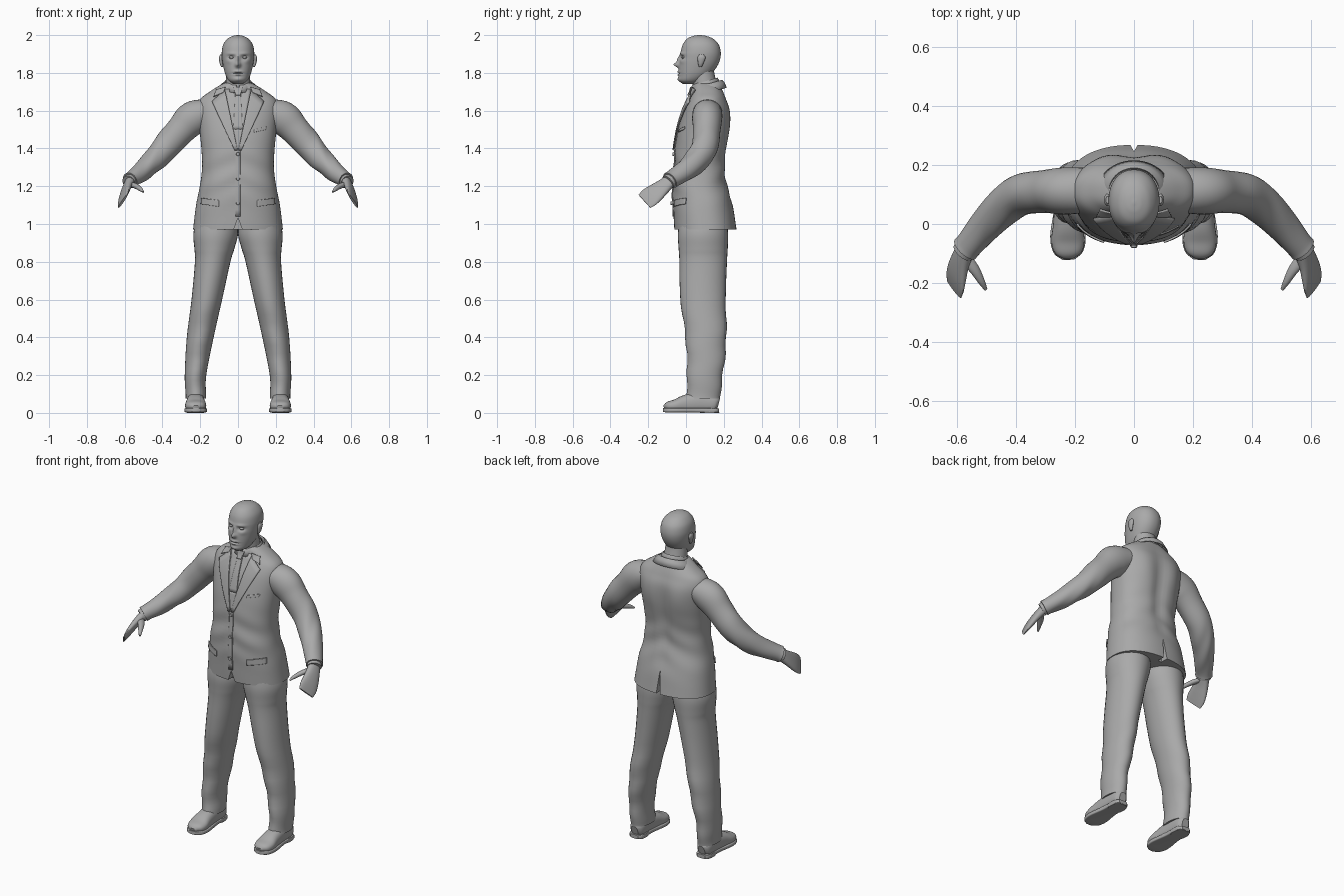
import bpy, bmesh, math
from mathutils import Vector
from mathutils.bvhtree import BVHTree

cube = bpy.data.objects.get("Cube")
if cube:
    bpy.data.objects.remove(cube)

grey = bpy.data.materials.new("plain grey")
grey.use_nodes = True
grey.diffuse_color = (0.4, 0.4, 0.4, 1)
grey.node_tree.nodes["Principled BSDF"].inputs["Base Color"].default_value = grey.diffuse_color


def smooth(me, angle=40):
    me.shade_smooth()
    me.set_sharp_from_angle(angle=math.radians(angle))


def finish(bm, name, mirror=False, thick=0):
    bmesh.ops.recalc_face_normals(bm, faces=bm.faces)
    me = bpy.data.meshes.new(name)
    bm.to_mesh(me)
    bm.free()
    me.materials.append(grey)
    smooth(me)
    ob = bpy.data.objects.new(name, me)
    bpy.context.collection.objects.link(ob)
    if thick:
        ob.modifiers.new("thickness", 'SOLIDIFY').thickness = thick
    if mirror:
        ob.modifiers.new("both sides", 'MIRROR')
    return ob


def spline(rows, steps):
    """Smooth interpolation through rows of numbers."""
    p = [Vector(r) for r in rows]
    p = [2 * p[0] - p[1]] + p + [2 * p[-1] - p[-2]]
    out = []
    for i in range(1, len(p) - 2):
        a, b, c, d = p[i - 1:i + 3]
        for k in range(steps):
            t = k / steps
            out.append(b + 0.5 * t * (c - a + t * (2 * a - 5 * b + 4 * c - d
                                                   + t * (3 * (b - c) + d - a))))
    return out + [p[-2]]


def loft(name, rows, seg=32, steps=5, power=2.0, flat=True, ref=(0, 1, 0),
         shape=None, mirror=False):
    """Skin over oval rings; a row is x, y, z, half width, half depth."""
    pts = spline(rows, steps)
    bm = bmesh.new()
    rings = []
    for i, p in enumerate(pts):
        c = Vector(p[:3])
        t = Vector((0, 0, 1))
        if not flat:
            t = (Vector(pts[min(i + 1, len(pts) - 1)][:3]) - Vector(pts[max(i - 1, 0)][:3])).normalized()
        v = Vector(ref)
        v = (v - t * v.dot(t)).normalized()
        u = v.cross(t)
        ring = []
        for k in range(seg):
            a = math.tau * k / seg
            cu, cv = (math.copysign(abs(f) ** (2 / power), f) for f in (math.cos(a), math.sin(a)))
            co = c + u * cu * p[3] + v * cv * p[4]
            ring.append(bm.verts.new(shape(co) if shape else co))
        rings.append(ring)
    for r, s in zip(rings, rings[1:]):
        for k in range(seg):
            bm.faces.new((r[k], r[k - 1], s[k - 1], s[k]))
    bm.faces.new(rings[0])
    bm.faces.new(rings[-1])
    return finish(bm, name, mirror)


def bump(d, *sizes):
    return math.exp(-sum((a / b) ** 2 for a, b in zip(d, sizes)))


# Jacket body with a spine hollow and soft waist folds
def jacket_shape(c):
    if c.y > 0.1:
        c.y -= 0.016 * bump((c.x, c.z - 1.4), 0.04, 0.2)
        c.y += 0.01 * bump((abs(c.x) - 0.1, c.z - 1.55), 0.06, 0.1)
    c.y += 0.004 * math.sin(c.z * 48 + abs(c.x) * 22) * bump((c.z - 1.25,), 0.13)
    return c


jacket = loft("jacket", [
    (0, .103, .97, .238, .165), (0, .09, 1.1, .222, .158), (0, .076, 1.2, .202, .146),
    (0, .074, 1.3, .19, .136), (0, .08, 1.4, .194, .138), (0, .094, 1.5, .204, .136),
    (0, .108, 1.6, .213, .122), (0, .113, 1.66, .2, .1), (0, .115, 1.7, .15, .083),
    (0, .11, 1.735, .095, .07), (0, .105, 1.75, .06, .058)],
    seg=64, power=2.3, shape=jacket_shape)


# Rear vent and rounded front hem, cut as wedges
def cut_wedge(y, half, top):
    bm = bmesh.new()
    bmesh.ops.create_cube(bm, size=1)
    for v in bm.verts:
        up = v.co.z > 0
        v.co = Vector((v.co.x * 2 * (0.001 if up else half), y + v.co.y * 0.12, top if up else 0.95))
    cutter = finish(bm, "hem_cutter")
    cutter.hide_render = True
    mod = jacket.modifiers.new("cut", 'BOOLEAN')
    mod.operation, mod.object, mod.solver = 'DIFFERENCE', cutter, 'EXACT'
    bpy.context.view_layer.objects.active = jacket
    bpy.ops.object.modifier_apply(modifier=mod.name)
    bpy.data.objects.remove(cutter)


cut_wedge(0.28, 0.014, 1.1)
cut_wedge(-0.08, 0.03, 1.03)
smooth(jacket.data)

bm = bmesh.new()
bm.from_mesh(jacket.data)
surface = BVHTree.FromBMesh(bm)
bm.free()


def patch(name, corners, lift, mirror=False, n=10):
    """Plate between four x, z corners, laid on the jacket front."""
    a, b, c, d = (Vector(q) for q in corners)
    bm = bmesh.new()
    grid = []
    for i in range(n + 1):
        row = []
        for j in range(n + 1):
            q = a.lerp(b, j / n).lerp(d.lerp(c, j / n), i / n)
            hit, normal = surface.ray_cast(Vector((q.x, -1, q.y)), Vector((0, 1, 0)))[:2]
            row.append(bm.verts.new(hit + normal * lift))
        grid.append(row)
    for i in range(n):
        for j in range(n):
            bm.faces.new((grid[i][j], grid[i][j + 1], grid[i + 1][j + 1], grid[i + 1][j]))
    return finish(bm, name, mirror, 0.006)


# Shirt front, tie, lapels, pockets and front edge
patch("shirt_front", [(-.07, 1.715), (.07, 1.715), (.006, 1.4), (-.006, 1.4)], .002)
patch("tie", [(-.014, 1.69), (.014, 1.69), (.024, 1.5), (-.024, 1.5)], .008)
patch("tie_tail", [(-.024, 1.5), (.024, 1.5), (.004, 1.4), (-.004, 1.4)], .008)
patch("tie_knot", [(-.024, 1.722), (.024, 1.722), (.013, 1.675), (-.013, 1.675)], .016)
patch("lapel", [(.068, 1.705), (.135, 1.645), (.018, 1.39), (.002, 1.39)], .012, True)
patch("lapel_collar", [(.064, 1.72), (.11, 1.705), (.125, 1.668), (.075, 1.69)], .014, True)
patch("pocket_flap", [(.1, 1.125), (.19, 1.138), (.192, 1.105), (.1, 1.092)], .007, True)
patch("breast_pocket", [(.085, 1.5), (.15, 1.515), (.15, 1.5), (.085, 1.485)], .004)
patch("front_edge", [(-.014, 1.4), (.012, 1.4), (.012, 1.04), (-.014, 1.04)], .005)
for z in (1.37, 1.24, 1.11):
    hit = surface.ray_cast(Vector((0, -1, z)), Vector((0, 1, 0)))[0]
    loft("button", [(0, hit.y, z, .011, .011), (0, hit.y - .013, z, .009, .009)],
         seg=16, steps=1, flat=False, ref=(0, 0, 1))


# Collars: open bands around the neck, lower at the front
def collar(name, gap, rows, drop):
    bm = bmesh.new()
    n = 40
    lines = []
    for y, z, rx, ry in rows:
        line = []
        for k in range(n + 1):
            a = -math.pi / 2 + gap + (math.tau - 2 * gap) * k / n
            front = (1 - math.sin(a)) / 2
            line.append(bm.verts.new((rx * math.cos(a), y + ry * math.sin(a), z - drop * front)))
        lines.append(line)
    for r, s in zip(lines, lines[1:]):
        for k in range(n):
            bm.faces.new((r[k], r[k + 1], s[k + 1], s[k]))
    finish(bm, name, thick=0.006)


collar("shirt_collar", 0.12, [(.1, 1.745, .072, .07), (.1, 1.775, .07, .066), (.1, 1.765, .076, .073),
                              (.1, 1.735, .083, .082)], .04)
collar("jacket_collar", 0.75, [(.11, 1.74, .08, .07), (.112, 1.763, .085, .078), (.114, 1.75, .1, .09),
                               (.116, 1.722, .122, .1)], .045)


# Sleeves, cuffs and hands
def sleeve_shape(c):
    c.z += 0.004 * math.sin(c.x * 75 + c.y * 20) * bump((c.x - 0.45,), 0.09)
    return c


loft("sleeve", [(.14, .115, 1.6, .065, .075), (.235, .112, 1.562, .09, .08), (.3, .11, 1.5, .079, .073),
                (.38, .1, 1.41, .072, .07), (.44, .06, 1.343, .063, .066), (.5, 0, 1.286, .053, .058),
                (.555, -.065, 1.243, .044, .049), (.572, -.085, 1.23, .044, .049)],
     flat=False, shape=sleeve_shape, mirror=True)
loft("shirt_cuff", [(.56, -.07, 1.24, .036, .041), (.579, -.096, 1.222, .036, .041)],
     flat=False, mirror=True)
width = (-.055, -.085, .075)
loft("hand", [(.568, -.08, 1.232, .026, .034), (.588, -.125, 1.195, .021, .044),
              (.6, -.165, 1.163, .017, .054), (.606, -.195, 1.14, .012, .058),
              (.61, -.22, 1.12, .006, .052)],
     seg=24, flat=False, ref=width, power=2.4, mirror=True)
loft("thumb", [(.572, -.115, 1.212, .014, .022), (.54, -.155, 1.2, .014, .018),
               (.517, -.195, 1.185, .011, .012), (.502, -.222, 1.17, .005, .006)],
     seg=16, flat=False, mirror=True)


# Trousers with knee and hem folds
def trouser_shape(c):
    c.y += 0.005 * math.sin(c.z * 38 + c.x * 14) * bump((c.z - 0.3,), 0.22)
    c.x = max(c.x, 0)
    return c


loft("trouser_leg", [(.115, .09, 1.04, .1, .12), (.118, .09, .95, .118, .133), (.125, .091, .87, .106, .13),
                     (.134, .091, .8, .094, .126), (.165, .09, .6, .081, .12), (.2, .106, .4, .071, .108),
                     (.225, .101, .2, .057, .094), (.223, .092, .1, .054, .09), (.223, .09, .075, .054, .09)],
     shape=trouser_shape, mirror=True)


# Shoes with sole and heel
def grounded(c):
    c.z = max(c.z, 0.012)
    return c


loft("shoe", [(.224, .172, .045, .022, .03), (.224, .15, .05, .04, .045), (.224, .08, .056, .045, .055),
              (.224, 0, .048, .05, .048), (.224, -.055, .038, .056, .034), (.223, -.095, .033, .046, .026),
              (.222, -.116, .028, .018, .012)],
     flat=False, ref=(0, 0, 1), power=2.4, shape=grounded, mirror=True)
loft("sole", [(.224, .176, .013, .026, .011), (.224, .15, .013, .044, .012), (.224, .06, .014, .046, .012),
              (.224, -.04, .014, .06, .012), (.223, -.095, .014, .05, .012), (.222, -.121, .015, .02, .01)],
     flat=False, ref=(0, 0, 1), power=6, mirror=True)
loft("shoe_heel", [(.224, .125, 0, .045, .05), (.224, .125, .024, .045, .05)],
     steps=1, power=2.6, mirror=True)

# Neck and head, the face formed by soft bumps
loft("neck", [(0, .105, 1.66, .07, .065), (0, .1, 1.73, .066, .064), (0, .09, 1.8, .062, .06),
              (0, .085, 1.85, .06, .06)])
FACE = [(0, 1.843, .013, .013, -.026), (0, 1.87, .009, .022, -.013), (.034, 1.882, .018, .011, .013),
        (.034, 1.902, .024, .008, -.005), (0, 1.806, .022, .006, -.008), (0, 1.798, .026, .003, .006),
        (0, 1.79, .02, .006, -.007), (0, 1.766, .024, .012, -.007), (.048, 1.862, .016, .014, -.004)]


def face_shape(c):
    if c.y < 0.06:
        c.y += sum(d * bump((abs(c.x) - x, c.z - z), sx, sz) for x, z, sx, sz, d in FACE)
    return c


loft("head", [(0, .022, 1.742, .026, .04), (0, .026, 1.76, .05, .062), (0, .046, 1.79, .066, .084),
              (0, .062, 1.83, .077, .1), (0, .073, 1.87, .084, .107), (0, .078, 1.91, .086, .106),
              (0, .078, 1.95, .078, .095), (0, .075, 1.98, .056, .07), (0, .073, 1.995, .029, .036),
              (0, .072, 2, .004, .005)], seg=96, steps=10, power=2.15, shape=face_shape)
loft("eye", [(.034, -.014, 1.873, .005, .003), (.034, -.014, 1.882, .014, .009),
             (.034, -.014, 1.891, .005, .003)], seg=16, mirror=True)
loft("ear", [(.084, .076, 1.832, .005, .008), (.088, .078, 1.85, .009, .014), (.091, .082, 1.88, .01, .021),
             (.09, .082, 1.897, .005, .012)], seg=20, mirror=True)
